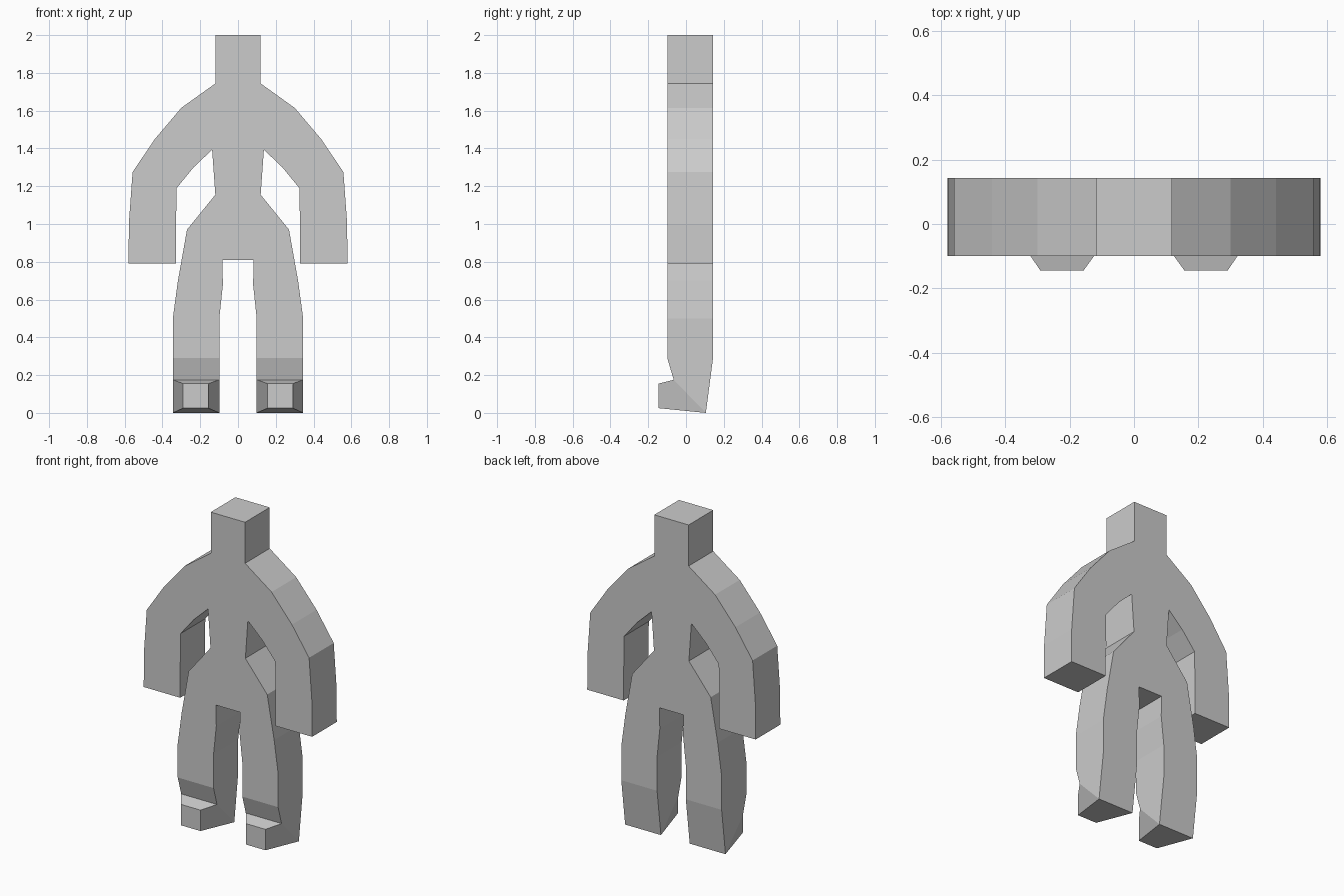
import bpy, bmesh

if "Cube" in bpy.data.objects:
    bpy.data.objects.remove(bpy.data.objects["Cube"])

FRONT, BACK = -0.099, 0.143

grey = bpy.data.materials.new("light grey")
grey.diffuse_color = (0.6, 0.6, 0.6, 1)
grey.use_nodes = True
grey.node_tree.nodes["Principled BSDF"].inputs["Base Color"].default_value = grey.diffuse_color

# Right half of the silhouette (x, z), from head top down to crotch
half = [(0.118, 2.0), (0.118, 1.745), (0.30, 1.615), (0.44, 1.45),
        (0.558, 1.275), (0.578, 1.0), (0.579, 0.79),          # arm outside
        (0.328, 0.79), (0.328, 1.0), (0.325, 1.19), (0.235, 1.30),
        (0.137, 1.393),                                       # arm inside
        (0.12, 1.155), (0.27, 0.97), (0.318, 0.70), (0.345, 0.50),
        (0.345, 0.29), (0.099, 0.29),                         # leg
        (0.099, 0.50), (0.08, 0.68), (0.083, 0.81)]
outline = half + [(-x, z) for x, z in reversed(half)]

bm = bmesh.new()

# Slab body: head, torso, arms and upper legs
front = [bm.verts.new((x, FRONT, z)) for x, z in outline]
back = [bm.verts.new((x, BACK, z)) for x, z in outline]
bm.faces.new(front)
bm.faces.new(list(reversed(back)))
n = len(outline)
for i in range(n):
    j = (i + 1) % n
    bm.faces.new((front[i], back[i], back[j], front[j]))


def pull(face, front_yz, back_yz, x_range):
    """Extrude a four-sided end and place its front and back edges."""
    new = bmesh.ops.extrude_discrete_faces(bm, faces=[face])["faces"][0]
    verts = sorted(new.verts, key=lambda v: v.co.y - v.co.z * 0.01)
    for pair, yz in ((verts[:2], front_yz), (verts[2:], back_yz)):
        for v, x in zip(sorted(pair, key=lambda v: abs(v.co.x)), x_range):
            s = 1 if v.co.x > 0 else -1
            v.co = (s * x, *yz)
    return new


# Ankles taper to a slanted end, then the toes push forward from it
for face in [f for f in bm.faces if all(abs(v.co.z - 0.29) < 1e-4 for v in f.verts)]:
    ankle = pull(face, (-0.065, 0.175), (0.105, 0.0), (0.099, 0.345))
    pull(ankle, (-0.145, 0.155), (-0.145, 0.025), (0.157, 0.290))

bmesh.ops.recalc_face_normals(bm, faces=bm.faces)
mesh = bpy.data.meshes.new("body")
bm.to_mesh(mesh)
bm.free()
mesh.materials.append(grey)
body = bpy.data.objects.new("body", mesh)
bpy.context.collection.objects.link(body)
